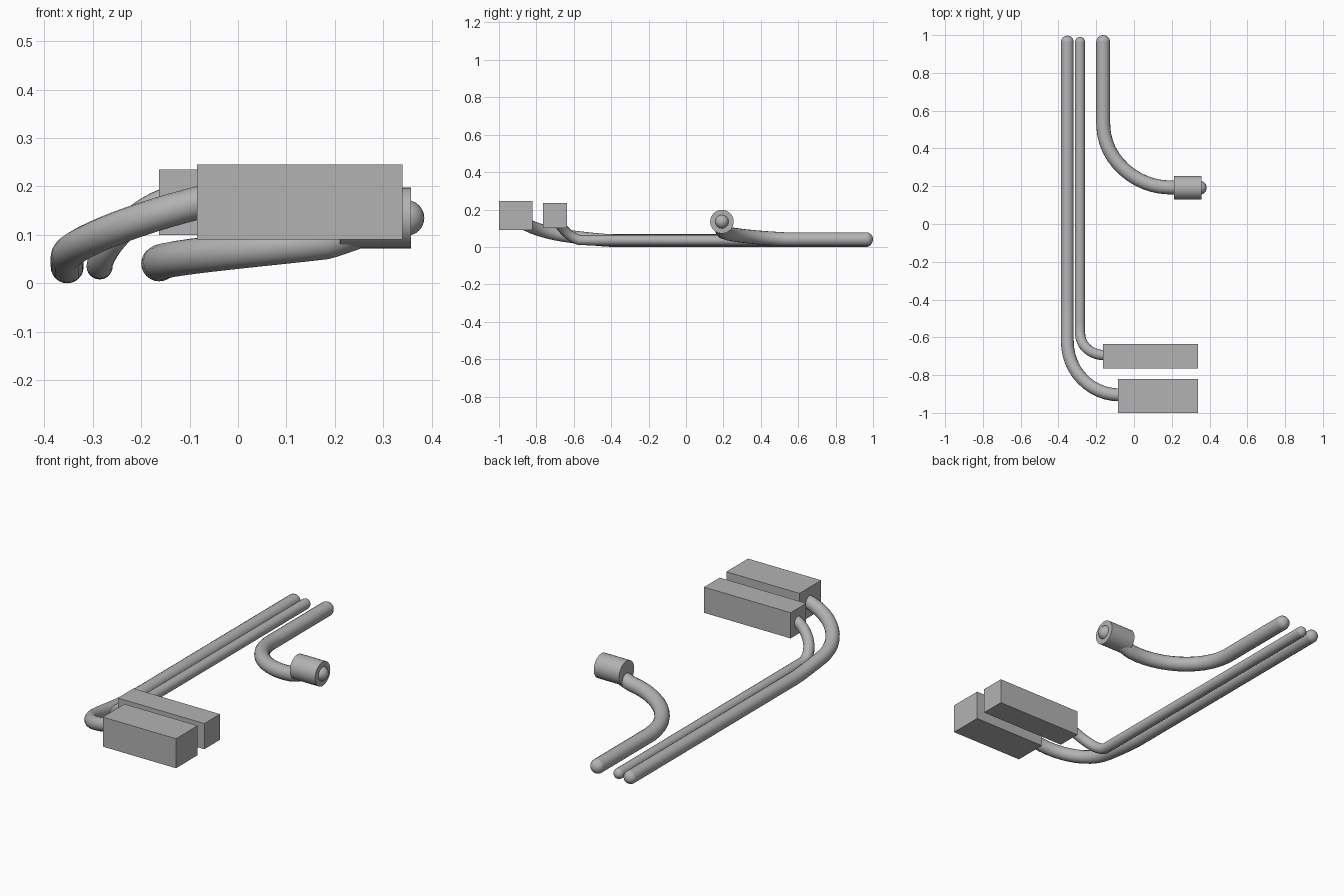
import bpy
import math

cube = bpy.data.objects.get("Cube")
if cube:
    bpy.data.objects.remove(cube, do_unlink=True)

grey = bpy.data.materials.new("neutral grey")
grey.use_nodes = True
colour = (0.45, 0.45, 0.45, 1)
grey.diffuse_color = colour
grey.node_tree.nodes["Principled BSDF"].inputs["Base Color"].default_value = colour


def finish(name, smooth):
    obj = bpy.context.object
    obj.name = name
    obj.data.materials.clear()
    obj.data.materials.append(grey)
    if smooth:
        bpy.ops.object.shade_smooth_by_angle(angle=math.radians(40))
    return obj


def box(name, low, high):
    centre = [(a + b) / 2 for a, b in zip(low, high)]
    bpy.ops.mesh.primitive_cube_add(size=1, location=centre)
    bpy.context.object.scale = [b - a for a, b in zip(low, high)]
    bpy.ops.object.transform_apply(location=False, rotation=False, scale=True)
    finish(name, False)


def round_end(name, centre, radius):
    bpy.ops.mesh.primitive_uv_sphere_add(segments=24, ring_count=12, radius=radius, location=centre)
    finish(name, True)


def cable(name, radius, knots):
    """Sweep a round tube; each knot is (point, handle in, handle out)."""
    curve = bpy.data.curves.new(name, "CURVE")
    curve.dimensions = "3D"
    curve.bevel_depth = radius
    curve.bevel_resolution = 6
    curve.resolution_u = 12
    curve.use_fill_caps = True
    spline = curve.splines.new("BEZIER")
    spline.bezier_points.add(len(knots) - 1)
    for bp, (point, before, after) in zip(spline.bezier_points, knots):
        bp.handle_left_type = bp.handle_right_type = "FREE"
        bp.co = point
        bp.handle_left = before or point
        bp.handle_right = after or point
    obj = bpy.data.objects.new(name, curve)
    bpy.context.collection.objects.link(obj)
    bpy.ops.object.select_all(action="DESELECT")
    obj.select_set(True)
    bpy.context.view_layer.objects.active = obj
    bpy.ops.object.convert(target="MESH")
    finish(name, True)
    round_end(name + "_far_cap", knots[0][0], radius)


# Long outer cable and its block
cable("outer_cable", 0.034, [
    ((-0.353, 0.963, 0.034), None, None),
    ((-0.353, -0.39, 0.034), (-0.353, -0.3, 0.034), (-0.353, -0.46, 0.036)),
    ((-0.353, -0.62, 0.056), (-0.353, -0.56, 0.048), (-0.353, -0.78, 0.076)),
    ((-0.075, -0.905, 0.168), (-0.23, -0.905, 0.13), None),
])
box("front_block", (-0.085, -1, 0.09), (0.34, -0.82, 0.245))

# Thin inner cable and its block
cable("inner_cable", 0.027, [
    ((-0.286, 0.963, 0.035), None, None),
    ((-0.286, -0.57, 0.036), (-0.286, -0.5, 0.035), (-0.286, -0.655, 0.065)),
    ((-0.15, -0.695, 0.17), (-0.22, -0.695, 0.145), None),
])
box("rear_block", (-0.163, -0.765, 0.1), (0.34, -0.635, 0.235))

# Thick cable passing through a round collar
tip = (0.348, 0.192, 0.135)
cable("thick_cable", 0.037, [
    ((-0.163, 0.963, 0.041), None, None),
    ((-0.163, 0.53, 0.041), (-0.163, 0.6, 0.041), (-0.163, 0.33, 0.052)),
    ((0.18, 0.194, 0.086), (0.02, 0.196, 0.068), (0.22, 0.193, 0.096)),
    (tip, (0.3, 0.192, 0.132), None),
])
round_end("thick_cable_tip", tip, 0.037)
bpy.ops.mesh.primitive_cylinder_add(vertices=32, radius=0.063, depth=0.147,
                                    location=(0.284, 0.192, 0.135),
                                    rotation=(0, math.pi / 2, 0))
finish("collar", True)
